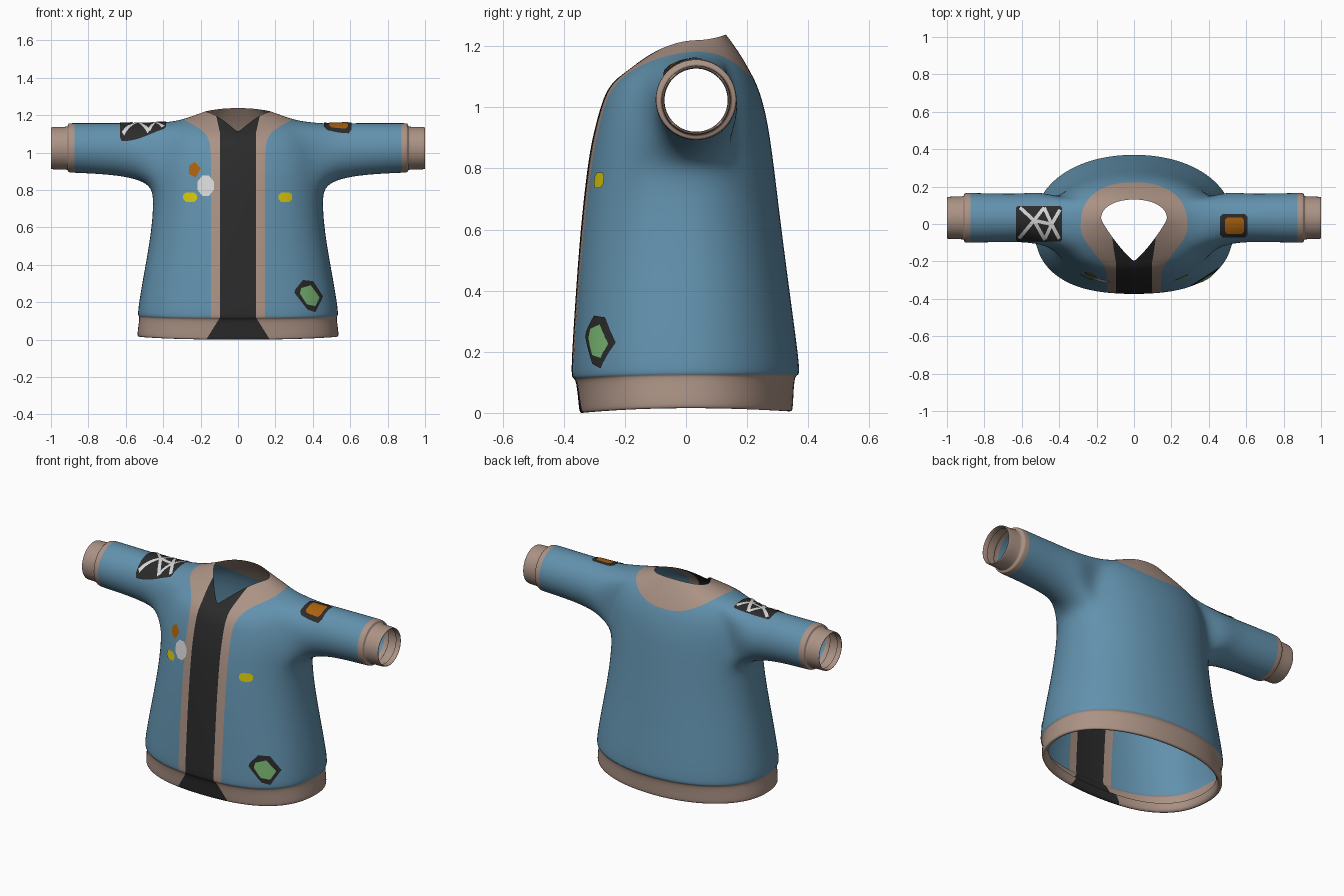
import bpy, bmesh, math
from mathutils import Vector
from mathutils.bvhtree import BVHTree

if "Cube" in bpy.data.objects:
    bpy.data.objects.remove(bpy.data.objects["Cube"])

# Colours (linear)
def mat(name, rgb):
    m = bpy.data.materials.new(name)
    m.diffuse_color = (*rgb, 1)
    m.use_nodes = True
    m.node_tree.nodes["Principled BSDF"].inputs["Base Color"].default_value = m.diffuse_color
    return m

BLUE = mat("denim_blue", (.122, .285, .42))
BEIGE = mat("trim_beige", (.41, .29, .235))
BLACK = mat("dark_grey", (.024, .024, .024))
WHITE = mat("off_white", (.68, .68, .68))
ORANGE = mat("orange", (.41, .12, .004))
YELLOW = mat("yellow", (.67, .56, .003))
GREEN = mat("green", (.19, .46, .17))

# Torso rings: side x, side z, front y, front z, back y, back z
LOWER = [
    (.508, .06, -.325, .05, .325, .05),     # hem lip, inside
    (.516, .02, -.33, .002, .325, .007),
    (.54, .015, -.35, .0, .35, .005),
    (.545, .03, -.353, .012, .354, .017),
    (.53, .125, -.362, .113, .357, .125),  # top of hem band
    (.537, .125, -.374, .113, .372, .123),  # overhanging body edge
    (.543, .143, -.38, .131, .377, .143),
    (.518, .3, -.37, .3, .356, .3),
    (.471, .55, -.353, .55, .322, .55),
    (.457, .71, -.335, .73, .3, .73)]
FRONT_ROUND = [2.5] * 7 + [2.45, 2.35, 2.25]
# ... plus centre y and front roundness
UPPER = [
    (.46, .80, -.318, .86, .284, .86, 0, 2.2),
    (.46, .90, -.302, .93, .27, .95, 0, 2.2),
    (.44, 1.02, -.286, .99, .255, 1.015, .01, 2.2),
    (.40, 1.11, -.269, 1.04, .235, 1.075, .015, 2.2),
    (.34, 1.168, -.248, 1.075, .208, 1.125, .02, 2.1),
    (.255, 1.194, -.222, 1.1, .175, 1.182, .025, 1.7),
    (.178, 1.221, -.2, 1.112, .132, 1.24, .03, 1.15)]
RINGS = [r + (0, n) for r, n in zip(LOWER, FRONT_ROUND)] + UPPER
N = 24
B = len(LOWER)      # sleeve hole: bottom and top ring
T = B + 4
# Sleeve rings: x, centre z, radius y, radius z
SLEEVE = [
    (.50, 1.0, .144, .158), (.60, 1.017, .131, .146), (.75, 1.024, .133, .138),
    (.897, 1.027, .137, .136), (.908, 1.027, .134, .133), (.91, 1.026, .12, .12),
    (.916, 1.025, .117, .117), (.99, 1.025, .116, .116), (1.0, 1.025, .114, .114),
    (1.0, 1.025, .107, .107), (.97, 1.025, .106, .106)]


def ring_point(ring, c):
    xs, zs, yf, zf, yb, zb, yc, n = ring
    a = 2 * math.pi * c / N
    front = math.cos(a) > 0
    p = 2 / (n if front else 2.1)
    u = abs(math.cos(a)) ** p if abs(math.cos(a)) > 1e-6 else 0
    x = math.copysign(abs(math.sin(a)) ** p, math.sin(a)) * xs
    if c % (N // 2) == 0:
        x = 0
    y_end, z_end = (yf, zf) if front else (yb, zb)
    return (x, yc + (y_end - yc) * u, zs + (z_end - zs) * u * u)


def cut(bm, f):
    """Cut the mesh along the line where f is zero."""
    new = set()
    for e in list(bm.edges):
        a, b = e.verts
        fa, fb = f(a.co), f(b.co)
        if fa * fb < 0:
            new.add(bmesh.utils.edge_split(e, a, fa / (fa - fb))[1])
    for face in list(bm.faces):
        vs = [v for v in face.verts if v in new]
        if len(vs) == 2 and not bm.edges.get(vs):
            bmesh.utils.face_split(face, vs[0], vs[1])


def add_object(bm, name, mats):
    me = bpy.data.meshes.new(name)
    bm.to_mesh(me)
    ob = bpy.data.objects.new(name, me)
    bpy.context.collection.objects.link(ob)
    for m in mats:
        me.materials.append(m)
    bpy.ops.object.select_all(action='DESELECT')
    ob.select_set(True)
    bpy.context.view_layer.objects.active = ob
    return ob


# Torso with holes for the sleeves
bm = bmesh.new()
grid = [[bm.verts.new(ring_point(r, c)) for c in range(N)] for r in RINGS]
for r in range(len(RINGS) - 1):
    for c in range(N):
        if B <= r < T and (4 <= c < 8 or 16 <= c < 20):
            continue
        d = (c + 1) % N
        f = bm.faces.new((grid[r][c], grid[r][d], grid[r + 1][d], grid[r + 1][c]))
        f.material_index = 1 if r < 5 else 0

# Sleeves grown from the holes, both sides
hole = [(T, 6), (T, 7)] + [(T - i, 8) for i in range(4)] + [(B, 8 - i) for i in range(4)] \
    + [(B + i, 4) for i in range(4)] + [(T, 4), (T, 5)]
for s in (1, -1):
    prev = [grid[r][c if s > 0 else N - c] for r, c in hole]
    for i, (x, zc, ry, rz) in enumerate(SLEEVE):
        cur = [bm.verts.new((s * x, .033 + ry * math.sin(k * math.pi / 8),
                             zc + rz * math.cos(k * math.pi / 8))) for k in range(16)]
        for k in range(16):
            j = (k + 1) % 16
            f = bm.faces.new((prev[k], prev[j], cur[j], cur[k]))
            f.material_index = 1 if i >= 4 else 0
        prev = cur
bmesh.ops.delete(bm, geom=[v for v in bm.verts if not v.link_faces], context='VERTS')
bmesh.ops.recalc_face_normals(bm, faces=bm.faces)
jacket = add_object(bm, "jacket_body", [BLUE, BEIGE, BLACK])
bm.free()
sub = jacket.modifiers.new("smooth", 'SUBSURF')
sub.levels = 2
bpy.ops.object.modifier_apply(modifier=sub.name)


# Neck and front trim, then the dark front strip, cut into the surface
def trim(p):
    if p.y > 0:
        return (abs(p.x) / .285) ** 2.3 + (p.y / .223) ** 2.3 - 1
    t = min(1, max(0, (p.y + .28) / .26))
    return abs(p.x) - (.145 + .14 * t * t * (3 - 2 * t))


def strip(p):
    return abs(p.x) - (.095 + .075 * max(0, (.12 - p.z) / .12) + .02 * max(0, (p.z - 1.1) / .09))


bm = bmesh.new()
bm.from_mesh(jacket.data)
low = min(v.co.z for v in bm.verts)
for v in bm.verts:
    v.co.z -= low
for field, index in ((trim, 1), (strip, 2)):
    cut(bm, field)
    for f in bm.faces:
        p = f.calc_center_median()
        if field(p) < 0 and (index == 1 or p.y < -.02):
            f.material_index = index
bm.to_mesh(jacket.data)
bpy.ops.object.shade_smooth_by_angle(angle=math.radians(50))
tree = BVHTree.FromBMesh(bm)
bm.free()


def patch(name, polys, material, top=False, lift=.004):
    """Thin plate laid on the jacket, outlined in the front or top view."""
    ray = Vector((0, 0, -1)) if top else Vector((0, 1, 0))
    bm = bmesh.new()
    for pts in polys:
        bm.faces.new([bm.verts.new((u, v, 0) if top else (u, 0, v)) for u, v in pts])
    for axis in ((1, 0, 0), (0, 1, 0) if top else (0, 0, 1)):
        vals = [v.co.dot(Vector(axis)) for v in bm.verts]
        x = min(vals) + .018
        while x < max(vals):
            bmesh.ops.bisect_plane(bm, geom=bm.verts[:] + bm.edges[:] + bm.faces[:],
                                   plane_co=Vector(axis) * x, plane_no=axis)
            x += .018
    for v in bm.verts:
        hit, n, _, _ = tree.ray_cast(v.co - ray * 3, ray)
        if hit:
            v.co = hit + (n if n.dot(ray) < 0 else -n) * lift
    bmesh.ops.recalc_face_normals(bm, faces=bm.faces)
    add_object(bm, name, [material])
    bpy.ops.object.shade_smooth_by_angle(angle=math.radians(50))
    bm.free()


def oval(x, y, rx, ry, n=8):
    return [(x + rx * math.cos((i + .5) * 2 * math.pi / n),
             y + ry * math.sin((i + .5) * 2 * math.pi / n)) for i in range(n)]


def rounded(x0, x1, y0, y1, c):
    return [(x0 + c, y0), (x1 - c, y0), (x1, y0 + c), (x1, y1 - c),
            (x1 - c, y1), (x0 + c, y1), (x0, y1 - c), (x0, y0 + c)]


def bar(a, b, w=.013):
    a, b = Vector(a), Vector(b)
    d = (b - a).normalized() * w
    n = Vector((-d.y, d.x))
    return [a + n, a - n, b - n, b + n]


# Chest badges
patch("white_badge", [oval(-.172, .822, .047, .058)], WHITE)
patch("orange_badge", [[(-.262, .925), (-.23, .95), (-.198, .915), (-.225, .866), (-.26, .885)]],
      ORANGE)
for side, x in (("right", -.255), ("left", .252)):
    patch(side + "_yellow_badge", [rounded(x - .036, x + .036, .736, .786, .014)], YELLOW)

# Lower front patch
patch("hem_patch_border", [[(.345, .318), (.40, .312), (.452, .23), (.412, .146),
                            (.37, .16), (.30, .25), (.305, .268)]], BLACK)
patch("hem_patch", [[(.335, .275), (.385, .29), (.432, .225), (.41, .178),
                     (.365, .188), (.328, .245)]], GREEN, lift=.007)

# Sleeve patches
patch("left_sleeve_patch_border", [rounded(.46, .607, -.07, .053, .015)], BLACK, True)
patch("left_sleeve_patch", [rounded(.487, .587, -.05, .035, .012)], ORANGE, True, .007)
patch("right_sleeve_patch", [rounded(-.63, -.385, -.09, .095, .008)], BLACK, True)
lines = [((-.61, .085), (-.535, .02)), ((-.615, -.072), (-.535, .02)),
         ((-.535, .02), (-.48, .085)), ((-.535, .02), (-.475, -.08)),
         ((-.535, .02), (-.44, .0)), ((-.48, .085), (-.44, .0)),
         ((-.44, .0), (-.395, .075)), ((-.475, -.075), (-.44, .0)),
         ((-.44, .0), (-.398, -.075))]
patch("right_sleeve_lines", [bar(a, b, .009) for a, b in lines], WHITE, True, .007)
